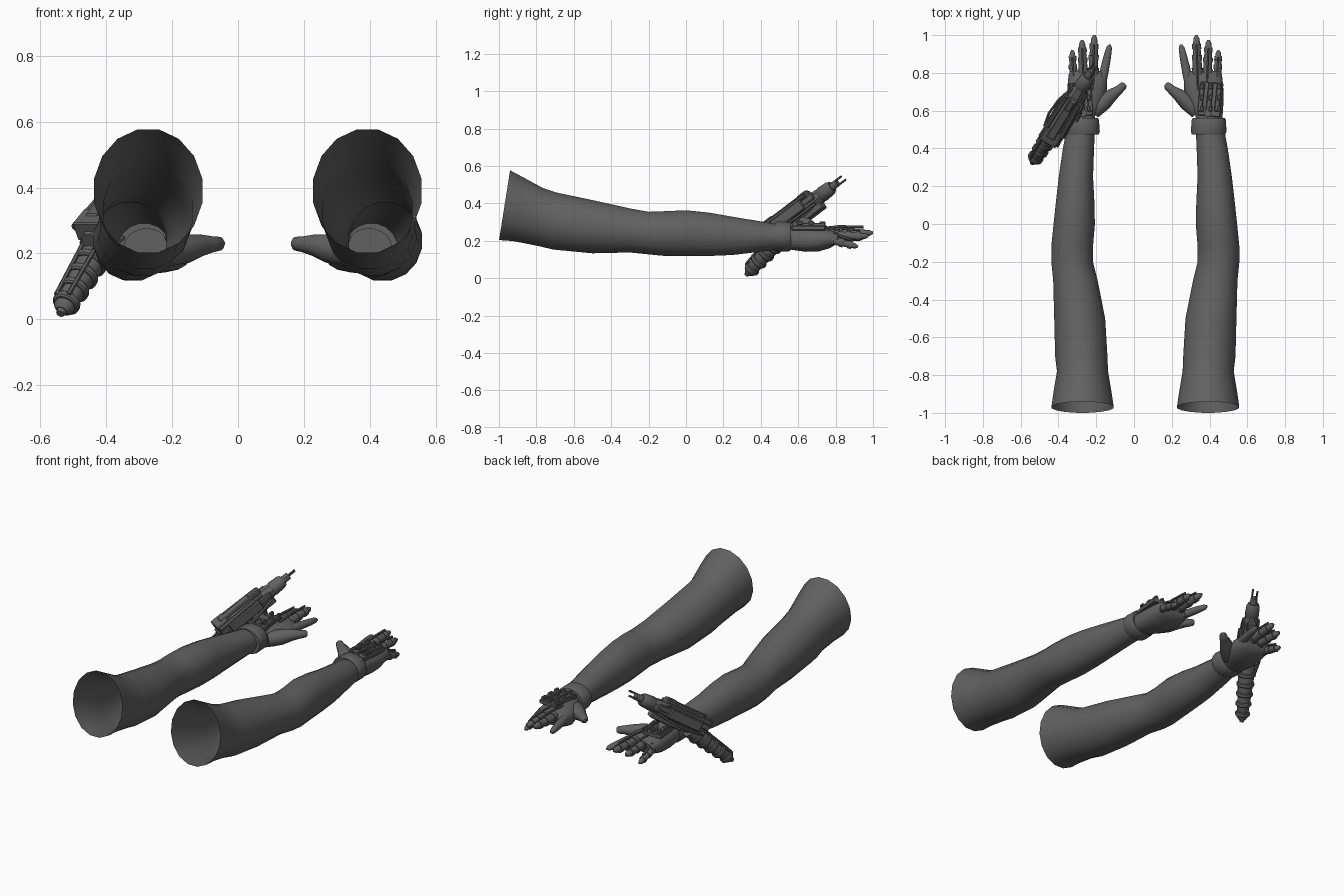
import bpy
import bmesh
import math
from mathutils import Vector, Matrix

cube = bpy.data.objects.get("Cube")
if cube:
    bpy.data.objects.remove(cube, do_unlink=True)

MIRROR_X = 0.06  # the pair of arms is symmetrical about this plane

grey = bpy.data.materials.new("dark grey")
grey.use_nodes = True
colour = (0.12, 0.12, 0.12, 1)
grey.diffuse_color = colour
grey.node_tree.nodes["Principled BSDF"].inputs["Base Color"].default_value = colour


def finish(name, bm, both, angle=40):
    """Turn a bmesh into an object, with a mirrored twin when both is set."""
    bmesh.ops.recalc_face_normals(bm, faces=bm.faces)
    mesh = bpy.data.meshes.new(name)
    bm.to_mesh(mesh)
    bm.free()
    mesh.materials.append(grey)
    mesh.shade_smooth()
    mesh.set_sharp_from_angle(angle=math.radians(angle))
    sides = [("left_" + name if both else name, mesh)]
    if both:
        twin = mesh.copy()
        flip = Matrix.Translation((2 * MIRROR_X, 0, 0)) @ Matrix.Diagonal((-1, 1, 1, 1))
        twin.transform(flip)
        twin.flip_normals()
        sides.append(("right_" + name, twin))
    for label, data in sides:
        bpy.context.collection.objects.link(bpy.data.objects.new(label, data))


def skin(name, rings, both, caps=True, angle=40):
    """Bridge a list of equal rings into one surface."""
    bm = bmesh.new()
    loops = [[bm.verts.new(p) for p in ring] for ring in rings]
    n = len(loops[0])
    for a, b in zip(loops, loops[1:]):
        for i in range(n):
            j = (i + 1) % n
            bm.faces.new((a[i], a[j], b[j], b[i]))
    if caps:
        bm.faces.new(loops[0])
        bm.faces.new(loops[-1])
    finish(name, bm, both, angle)


def limb(name, sections, caps, sides=16, angle=60, power=1.0):
    """Sections across y: y, x min, x max, z min, z max, lean."""
    rings = []
    for y, x0, x1, z0, z1, lean in sections:
        ring = []
        for k in range(sides):
            t = math.tau * (k + 0.5) / sides
            c, s = math.cos(t), math.sin(t)
            c = math.copysign(abs(c) ** power, c)
            s = math.copysign(abs(s) ** power, s)
            ring.append(Vector(((x0 + x1) / 2 + c * (x1 - x0) / 2,
                                y + lean * s, (z0 + z1) / 2 + s * (z1 - z0) / 2)))
        rings.append(ring)
    skin(name, rings, True, caps, angle)


def tube(name, pts, radii, sides=12, both=False, flat=1.0):
    """Tube of varying radius along a path."""
    pts = [Vector(p) for p in pts]
    rings = []
    for i, p in enumerate(pts):
        d = (pts[min(i + 1, len(pts) - 1)] - pts[max(i - 1, 0)]).normalized()
        side = d.cross(Vector((0, 0, 1))).normalized()
        up = side.cross(d)
        rings.append([p + radii[i] * (side * math.cos(t) + up * math.sin(t) * flat)
                      for t in (math.tau * (k + 0.5) / sides for k in range(sides))])
    skin(name, rings, both)


def box(name, matrix, size, both=False, bevel=0.004):
    bm = bmesh.new()
    bmesh.ops.create_cube(bm, size=1, matrix=matrix @ Matrix.Diagonal((*size, 1)))
    bmesh.ops.bevel(bm, geom=bm.edges[:], offset=bevel, segments=1, affect='EDGES')
    finish(name, bm, both, 30)


# Sleeves of the arms, open at the shoulder
limb("arm", [
    (-.97, .225, .56, .20, .58, .03),
    (-.90, .235, .55, .195, .545, .025),
    (-.78, .255, .53, .17, .485, .015),
    (-.70, .258, .54, .15, .46, .01),
    (-.50, .27, .545, .13, .42, 0),
    (-.30, .31, .55, .135, .375, 0),
    (-.20, .335, .56, .125, .357, 0),
    (-.12, .335, .56, .117, .36, 0),
    (0, .325, .548, .115, .365, 0),
    (.12, .328, .535, .116, .353, 0),
    (.25, .335, .52, .122, .33, 0),
    (.40, .33, .498, .14, .305, 0),
    (.52, .325, .475, .155, .285, 0)], False)

# Wrist cuffs
limb("wrist_cuff", [
    (.475, .33, .465, .165, .275, 0),
    (.475, .305, .485, .148, .298, 0),
    (.49, .30, .49, .143, .303, 0),
    (.55, .305, .488, .143, .302, 0),
    (.562, .31, .48, .15, .295, 0),
    (.562, .34, .465, .165, .275, 0)], False, 24, 40)

# Palms
limb("palm", [
    (.50, .335, .465, .16, .275, 0),
    (.57, .325, .47, .15, .272, 0),
    (.64, .285, .475, .14, .27, 0),
    (.71, .262, .475, .142, .268, 0),
    (.77, .262, .47, .16, .26, 0),
    (.81, .275, .46, .185, .245, 0)], True, 16, 60, 0.8)

# Thumbs
tube("thumb", [(.335, .60, .205), (.28, .645, .215), (.235, .685, .225),
               (.20, .71, .228), (.175, .733, .23), (.166, .74, .23)],
     [.045, .045, .034, .025, .021, .01], 12, True)

# Fingers, with jointed guards on the outer three
fingers = {
    "index": ((.29, .75, .22), (.248, .95, .215), .024, False),
    "middle": ((.337, .77, .23), (.33, 1.0, .243), .025, True),
    "ring": ((.388, .77, .225), (.395, .975, .225), .024, True),
    "little": ((.44, .75, .21), (.447, .92, .168), .021, True),
}
for label, (base, tip, r, guarded) in fingers.items():
    base, tip = Vector(base), Vector(tip)
    stops = (0, .35, .7, .92, 1)
    tube(label + "_finger", [base.lerp(tip, t) for t in stops],
         [r * k for k in (1.05, 1, .85, .65, .25)], 12, True)
    if not guarded:
        continue
    for n, t in enumerate((.12, .42, .68)):
        k = r * (1.25 - .12 * n)
        tube(f"{label}_joint_guard_{n}", [base.lerp(tip, t), base.lerp(tip, t + .12)],
             [k, k], 10, True)
    lift = Vector((0, 0, r * 1.35))
    tube(label + "_tendon", [base + lift - Vector((0, .06, 0)), base.lerp(tip, .2) + lift * 1.3,
                             base.lerp(tip, .5) + lift * 1.15, base.lerp(tip, .78) + lift],
         [.007] * 4, 6, True)

# Mechanism on the back of each hand
tilt = Matrix.Rotation(math.radians(-6), 4, 'Z')


def on_hand(x, y, z):
    return Matrix.Translation((x, y, z)) @ tilt


box("hand_plate", on_hand(.405, .66, .268), (.12, .18, .025), True)
for n, x in enumerate((.355, .40, .445)):
    box(f"hand_rail_{n}", on_hand(x, .67, .283), (.026, .15, .024), True)
    for m, y in enumerate((.61, .67, .73)):
        box(f"hand_block_{n}_{m}", on_hand(x + .005, y, .294), (.018, .032, .018), True)
tube("hand_dial", [(.39, .585, .27), (.391, .586, .30)], [.02, .02], 12, True)

# Frame of the launcher carried on the right forearm
rear = Vector((-.44, .46, .245))
axis = Vector((.215, .35, .265)).normalized()
across = axis.cross(Vector((0, 0, 1))).normalized()
above = across.cross(axis)


def at(a, s=0, u=0):
    return rear + axis * a + across * s + above * u


def launcher_box(name, a, s, u, size, bevel=.005):
    m = Matrix((across, axis, above)).transposed().to_4x4()
    m.translation = at(a, s, u)
    box(name, m, size, False, bevel)


# Launcher body and muzzle
tube("launcher_body", [at(a) for a in (-.02, .02, .12, .26, .36, .40)],
     [.03, .05, .058, .054, .04, .03], 8, False)
launcher_box("launcher_spine", .17, 0, .05, (.045, .28, .035))
launcher_box("launcher_keel", .24, 0, -.05, (.05, .22, .04))
launcher_box("launcher_rear_block", .03, 0, .03, (.10, .08, .065))
launcher_box("launcher_sight", .27, 0, .062, (.03, .07, .022))
for name, s in (("left", -1), ("right", 1)):
    launcher_box(f"launcher_{name}_panel", .16, s * .053, .005, (.022, .22, .06))
    launcher_box(f"launcher_{name}_vent", .30, s * .042, .01, (.018, .09, .035))
    tube(f"launcher_{name}_piston", [at(.0, s * .05, .042), at(.30, s * .04, .042)],
         [.013, .011], 8)
    tube(f"launcher_{name}_cable",
         [at(.02, s * .06, -.03), at(.1, s * .075, -.035), at(.2, s * .068, -.04),
          at(.33, s * .035, -.03)], [.008] * 4, 6)
tube("muzzle_collar", [at(.36), at(.375), at(.435), at(.45)], [.034, .042, .038, .03], 12)
tube("muzzle_barrel", [at(.44), at(.49)], [.022, .02], 10)
for n, (s, u) in enumerate(((.012, .012), (-.012, -.01))):
    tube(f"muzzle_rod_{n}", [at(.46, s, u), at(.535, s, u)], [.006, .006], 6)

# Jointed tail hanging below the launcher
tail_end, tail_top = Vector((-.525, .345, .042)), Vector((-.425, .50, .21))


def tail(t):
    return tail_end.lerp(tail_top, t)


tube("tail_core", [tail(t) for t in (-.1, -.04, .3, .7, 1, 1.25)],
     [.018, .032, .037, .043, .048, .045], 14)
for n in range(5):
    t, r = n * .24, .043 + n * .003
    tube(f"tail_ring_{n}", [tail(t), tail(t + .02), tail(t + .08), tail(t + .1)],
         [r - .005, r, r, r - .005], 14)
for n, s in enumerate((-1, 1)):
    off = across * s * .022 + above * .036
    tube(f"tail_rod_{n}", [tail(.02) + off, tail(1) + off * 1.25], [.007, .007], 6)
tube("tail_tip", [tail(-.15), tail(-.04)], [.013, .018], 10)

# Brace joining the tail, launcher and wrist
tube("wrist_brace", [(-.41, .53, .25), (-.34, .54, .265), (-.27, .56, .27)], [.03, .026, .024], 10)
tube("hand_brace", [at(.2, 0, -.04), (-.28, .67, .27)], [.028, .03], 10)
